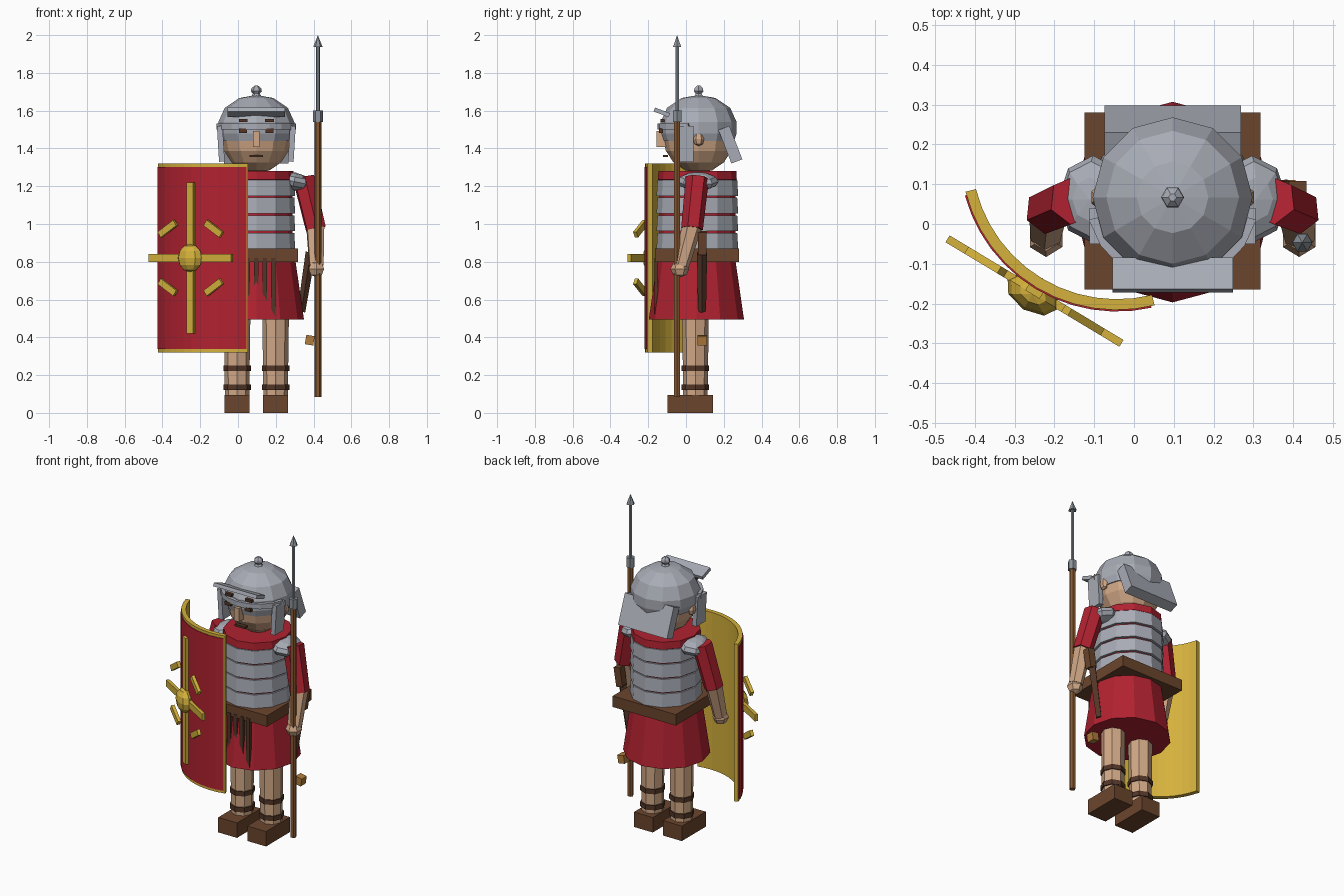
import bpy, bmesh, math
from mathutils import Vector, Matrix, Euler

if "Cube" in bpy.data.objects:
    bpy.data.objects.remove(bpy.data.objects["Cube"])

def material(name, rgb):
    m = bpy.data.materials.new(name)
    m.diffuse_color = (*rgb, 1)
    m.use_nodes = True
    m.node_tree.nodes["Principled BSDF"].inputs["Base Color"].default_value = m.diffuse_color
    return m

RED = material("red cloth", (0.44, 0.016, 0.030))
STEEL = material("steel", (0.39, 0.41, 0.46))
IRON = material("dark iron", (0.27, 0.30, 0.33))
SKIN = material("skin", (0.64, 0.39, 0.24))
BROWN = material("brown leather", (0.147, 0.060, 0.026))
DARK = material("dark leather", (0.085, 0.036, 0.020))
GOLD = material("gold", (0.66, 0.44, 0.045))
WOOD = material("wood", (0.24, 0.10, 0.032))
TAN = material("tan metal", (0.44, 0.20, 0.045))

CX, CY = 0.097, 0.06   # body axis

def finish(name, bm, mat):
    bmesh.ops.recalc_face_normals(bm, faces=bm.faces)
    me = bpy.data.meshes.new(name)
    bm.to_mesh(me)
    bm.free()
    me.materials.append(mat)
    ob = bpy.data.objects.new(name, me)
    bpy.context.collection.objects.link(ob)
    return ob

def box(name, mat, loc, size, rot=(0, 0, 0), taper=1.0):
    bm = bmesh.new()
    bmesh.ops.create_cube(bm, size=1)
    for v in bm.verts:
        if v.co.z < 0:
            v.co.x *= taper
            v.co.y *= taper
    M = Matrix.LocRotScale(Vector(loc), Euler(rot), Vector(size))
    bmesh.ops.transform(bm, matrix=M, verts=bm.verts)
    return finish(name, bm, mat)

def lathe(name, mat, loc, profile, n=12, sx=1.0, sy=1.0):
    """Closed turned shape from (radius, z) points, bottom to top."""
    bm = bmesh.new()
    rings = [[bm.verts.new((loc[0] + sx * r * math.cos(2 * math.pi * i / n),
                            loc[1] + sy * r * math.sin(2 * math.pi * i / n), z))
              for i in range(n)] for r, z in profile]
    for a, b in zip(rings, rings[1:]):
        for i in range(n):
            j = (i + 1) % n
            bm.faces.new((a[i], a[j], b[j], b[i]))
    bm.faces.new(rings[0])
    bm.faces.new(rings[-1])
    bmesh.ops.remove_doubles(bm, verts=bm.verts, dist=1e-5)
    return finish(name, bm, mat)

def limb(name, mat, a, b, r1, r2, n=6):
    a, b = Vector(a), Vector(b)
    bm = bmesh.new()
    bmesh.ops.create_cone(bm, cap_ends=True, segments=n, radius1=r1, radius2=r2, depth=(b - a).length)
    M = Matrix.Translation((a + b) / 2) @ (b - a).to_track_quat('Z', 'Y').to_matrix().to_4x4()
    bmesh.ops.transform(bm, matrix=M, verts=bm.verts)
    return finish(name, bm, mat)

def ball(name, mat, loc, radii, u=8, v=6, rot=(0, 0, 0)):
    bm = bmesh.new()
    bmesh.ops.create_uvsphere(bm, u_segments=u, v_segments=v, radius=1)
    M = Matrix.LocRotScale(Vector(loc), Euler(rot), Vector(radii))
    bmesh.ops.transform(bm, matrix=M, verts=bm.verts)
    return finish(name, bm, mat)

def arc_wall(name, mat, centre, r0, r1, a0, a1, z0, z1, n):
    """Curved slab between two radii."""
    bm = bmesh.new()
    rows = []
    for i in range(n + 1):
        a = math.radians(a0 + (a1 - a0) * i / n)
        c, s = math.cos(a), math.sin(a)
        rows.append([bm.verts.new((centre[0] + r * c, centre[1] + r * s, z))
                     for r, z in ((r0, z0), (r1, z0), (r1, z1), (r0, z1))])
    for p, q in zip(rows, rows[1:]):
        for k in range(4):
            bm.faces.new((p[k], p[(k + 1) % 4], q[(k + 1) % 4], q[k]))
    bm.faces.new(rows[0])
    bm.faces.new(rows[-1])
    return finish(name, bm, mat)

# torso, skirt and armour hoops
lathe("tunic_body", RED, (CX, CY), [(0.195, 0.8), (0.195, 1.23), (0.203, 1.235), (0.2, 1.28)], sx=0.98, sy=1.03)
lathe("tunic_skirt", RED, (CX, 0.055), [(0.252, 0.495), (0.205, 0.82)])
for i in range(4):
    z = 0.87 + 0.093 * i
    lathe(f"armour_hoop_{i}", STEEL, (CX, CY), [(0.21, z), (0.205, z + 0.083)], sx=0.98, sy=1.03)
box("belt", BROWN, (CX, 0.058, 0.835), (0.443, 0.445, 0.07))
for k in range(-2, 3):
    box(f"belt_strap_{k + 2}", DARK, (CX + 0.045 * k, -0.158, 0.66), (0.025, 0.02, 0.32))

# legs, boots, arms
for side, s in (("left", -1), ("right", 1)):
    lx = CX + s * 0.102
    lathe(f"{side}_leg", SKIN, (lx, 0.05), [(0.064, 0.05), (0.071, 0.55)], n=8)
    for z in (0.12, 0.222):
        lathe(f"{side}_leg_strap_{int(z * 100)}", DARK, (lx, 0.05), [(0.073, z), (0.073, z + 0.03)], n=8)
    box(f"{side}_boot", BROWN, (lx, 0.023, 0.0475), (0.132, 0.24, 0.095))
    X = lambda d: CX + s * d
    limb(f"{side}_sleeve", RED, (X(0.25), 0.06, 1.245), (X(0.315), 0.032, 0.975), 0.062, 0.058)
    limb(f"{side}_forearm", SKIN, (X(0.312), 0.035, 1.0), (X(0.318), -0.025, 0.78), 0.053, 0.042)
    ball(f"{side}_hand", SKIN, (X(0.318), -0.033, 0.762), (0.047, 0.05, 0.045), 6, 4)
    ball(f"{side}_shoulder_plate", STEEL, (X(0.2), 0.062, 1.225), (0.09, 0.11, 0.048), 8, 6, (0, s * 0.2, 0))
    # face and helmet sides
    ball(f"{side}_ear", SKIN, (X(0.185), 0.067, 1.45), (0.022, 0.03, 0.038), 6, 4)
    box(f"{side}_eye", DARK, (X(0.07), -0.132, 1.494), (0.042, 0.02, 0.022))
    box(f"{side}_brow", DARK, (X(0.07), -0.125, 1.548), (0.046, 0.02, 0.016))
    box(f"{side}_cheek_guard", STEEL, (X(0.188), -0.005, 1.425), (0.03, 0.09, 0.19), (0, s * 0.06, 0))

# head
ball("head", SKIN, (CX, 0.067, 1.46), (0.185, 0.188, 0.19), 12, 8)
box("nose", SKIN, (CX, -0.13, 1.45), (0.036, 0.05, 0.085))
box("mouth", DARK, (CX, -0.108, 1.36), (0.072, 0.025, 0.013))

# helmet
lathe("helmet_dome", STEEL, (CX, 0.067), [(0.188, 1.44), (0.201, 1.48), (0.201, 1.54), (0.167, 1.615), (0.09, 1.667), (0.0, 1.683)])
lathe("helmet_knob", STEEL, (CX, 0.067), [(0.03, 1.672), (0.018, 1.69), (0.029, 1.703), (0.026, 1.718), (0.01, 1.732)], n=6)
arc_wall("helmet_brow_band", STEEL, (CX, 0.067), 0.195, 0.218, 195, 345, 1.5, 1.532, 8)
box("helmet_peak", STEEL, (CX, -0.128, 1.591), (0.303, 0.085, 0.022), (-0.36, 0, 0))
box("helmet_neck_guard", STEEL, (CX, 0.235, 1.42), (0.343, 0.062, 0.19), (0.37, 0, 0))

# curved shield: gold shell with a red front panel
SC = (-0.043, 0.176)
MID = 239.0            # facing direction in degrees
arc_wall("shield_shell", GOLD, SC, 0.365, 0.392, MID - 45, MID + 45, 0.32, 1.32, 12)
arc_wall("shield_panel", RED, SC, 0.385, 0.396, MID - 43.7, MID + 43.7, 0.337, 1.303, 12)
normal = Vector((math.cos(math.radians(MID)), math.sin(math.radians(MID)), 0))
tangent = Vector((-normal.y, normal.x, 0))
turn = math.atan2(tangent.y, tangent.x)
hub = Vector((SC[0], SC[1], 0.82)) + normal * 0.402

def shield_bar(name, dt, dz, size, tilt=0.0):
    box(name, GOLD, hub + tangent * dt + Vector((0, 0, dz)), size, (0, tilt, turn))

shield_bar("shield_cross_bar", 0, 0, (0.51, 0.02, 0.042))
shield_bar("shield_upright_bar", 0, 0, (0.042, 0.02, 0.80))
for i, (a, b) in enumerate(((-1, 1), (1, 1), (-1, -1), (1, -1))):
    shield_bar(f"shield_ray_{i}", a * 0.142, b * 0.155, (0.115, 0.02, 0.035), a * b * 0.58)
ball("shield_boss", GOLD, hub + normal * 0.008, (0.074, 0.046, 0.074), 8, 6, (0, 0, turn))

# spear
SP = (0.423, -0.047)
lathe("spear_shaft", WOOD, SP, [(0.018, 0.085), (0.018, 1.55)], n=6)
lathe("spear_socket", IRON, SP, [(0.026, 1.54), (0.026, 1.6)], n=6)
lathe("spear_shank", IRON, SP, [(0.010, 1.59), (0.010, 1.95)], n=6)
lathe("spear_tip", IRON, SP, [(0.025, 1.937), (0.0, 2.0)], n=6)

# sheathed blade at the hip
limb("sheath", DARK, (0.335, 0.085, 0.535), (0.385, 0.085, 0.85), 0.021, 0.027, 4)
box("sheath_grip", BROWN, (0.402, 0.085, 0.9), (0.045, 0.045, 0.12), (0, 0.16, 0))
box("sheath_fitting", TAN, (0.38, 0.085, 0.385), (0.045, 0.05, 0.05), (0, 0.16, 0))
